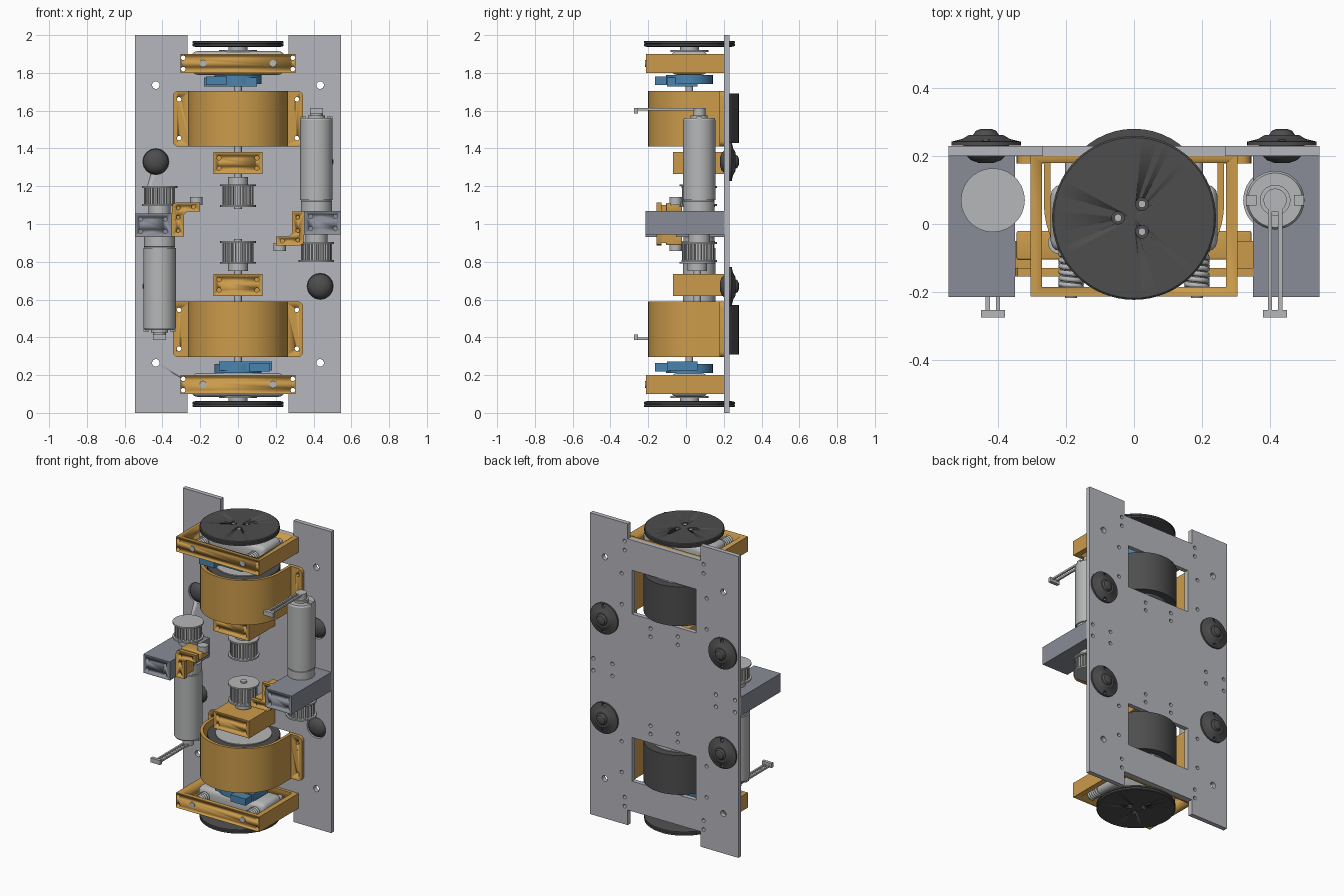
import bpy, bmesh
from math import sin, cos, pi, radians
from mathutils import Matrix, Vector

if "Cube" in bpy.data.objects:
    bpy.data.objects.remove(bpy.data.objects["Cube"])


def material(name, r, g, b):
    m = bpy.data.materials.new(name)
    m.use_nodes = True
    m.diffuse_color = (r, g, b, 1)
    m.node_tree.nodes["Principled BSDF"].inputs["Base Color"].default_value = (r, g, b, 1)
    return m


PLATE = material("plate grey", .47, .475, .51)
BLOCK = material("slate grey", .25, .265, .31)
ORANGE = material("amber orange", .6, .33, .07)
DARK = material("dark rubber", .075, .075, .075)
METAL = material("light metal", .47, .475, .48)
BLUE = material("sensor blue", .07, .23, .42)


def finish(name, bm, mat):
    bmesh.ops.recalc_face_normals(bm, faces=bm.faces)
    me = bpy.data.meshes.new(name)
    bm.to_mesh(me)
    bm.free()
    me.materials.append(mat)
    for p in me.polygons:
        p.use_smooth = True
    me.set_sharp_from_angle(angle=radians(30))
    ob = bpy.data.objects.new(name, me)
    bpy.context.collection.objects.link(ob)
    return ob


def add_box(bm, x, y, z):
    mid = Vector((sum(x), sum(y), sum(z))) / 2
    size = (x[1] - x[0], y[1] - y[0], z[1] - z[0], 1)
    bmesh.ops.create_cube(bm, size=1, matrix=Matrix.Translation(mid) @ Matrix.Diagonal(size))


def box(name, mat, x, y, z, bevel=0):
    bm = bmesh.new()
    add_box(bm, x, y, z)
    if bevel:
        bmesh.ops.bevel(bm, geom=bm.edges[:], offset=bevel, segments=3, affect='EDGES', profile=.5)
    return finish(name, bm, mat)


def lathe(name, mat, centre, profile, axis='z', n=40):
    """Spin (radius, height) pairs about a z or y axis through centre."""
    bm = bmesh.new()
    rings = []
    for r, h in [(0, profile[0][1])] + profile + [(0, profile[-1][1])]:
        ring = []
        for i in range(n if r else 1):
            a, b = r * cos(2 * pi * i / n) + centre[0], r * sin(2 * pi * i / n) + centre[1]
            ring.append(bm.verts.new((a, b, h) if axis == 'z' else (a, h, b)))
        rings.append(ring)
    for p, q in zip(rings, rings[1:]):
        for i in range(n):
            j = (i + 1) % n
            quad = [p[i % len(p)], p[j % len(p)], q[j % len(q)], q[i % len(q)]]
            quad = list(dict.fromkeys(quad))
            if len(quad) > 2:
                bm.faces.new(quad)
    return finish(name, bm, mat)


def rod(name, mat, centre, r, lo, hi, axis='z', n=28):
    return lathe(name, mat, centre, [(r, lo), (r, hi)], axis, n)


def prism(name, mat, pts, lo, hi, axis='z'):
    """Extrude an outline along z, or an x-z outline along y."""
    bm = bmesh.new()
    at = (lambda a, b, h: (a, b, h)) if axis == 'z' else (lambda a, b, h: (a, h, b))
    low = [bm.verts.new(at(a, b, lo)) for a, b in pts]
    top = [bm.verts.new(at(a, b, hi)) for a, b in pts]
    bm.faces.new(low)
    bm.faces.new(top)
    for i in range(len(pts)):
        j = (i + 1) % len(pts)
        bm.faces.new((low[i], low[j], top[j], top[i]))
    return finish(name, bm, mat)


def cut(ob, holes=(), boxes=(), axis='y'):
    """Cut round holes (a, b, radius, lo, hi) and box openings."""
    bm = bmesh.new()
    for a, b, r, lo, hi in holes:
        mid = (a, (lo + hi) / 2, b) if axis == 'y' else (a, b, (lo + hi) / 2)
        m = Matrix.Translation(mid)
        if axis == 'y':
            m = m @ Matrix.Rotation(pi / 2, 4, 'X')
        bmesh.ops.create_cone(bm, cap_ends=True, segments=16, radius1=r, radius2=r,
                              depth=hi - lo, matrix=m)
    for b in boxes:
        add_box(bm, *b)
    tool = finish("cutter", bm, ob.data.materials[0])
    tool.hide_render = True
    mod = ob.modifiers.new("cut", 'BOOLEAN')
    mod.operation, mod.solver, mod.object = 'DIFFERENCE', 'EXACT', tool
    dg = bpy.context.evaluated_depsgraph_get()
    me = bpy.data.meshes.new_from_object(ob.evaluated_get(dg))
    ob.modifiers.clear()
    ob.data = me
    bpy.data.objects.remove(tool)
    return ob


def spring(name, x, y0, y1, z, r, turns):
    cu = bpy.data.curves.new(name, 'CURVE')
    cu.dimensions, cu.bevel_depth, cu.bevel_resolution = '3D', .008, 2
    sp = cu.splines.new('POLY')
    n = turns * 14
    sp.points.add(n)
    for i, p in enumerate(sp.points):
        a = 2 * pi * i / 14
        p.co = (x + r * cos(a), y0 + (y1 - y0) * i / n, z + r * sin(a), 1)
    tmp = bpy.data.objects.new(name, cu)
    bpy.context.collection.objects.link(tmp)
    me = bpy.data.meshes.new_from_object(tmp.evaluated_get(bpy.context.evaluated_depsgraph_get()))
    bpy.data.objects.remove(tmp)
    me.materials.append(METAL)
    ob = bpy.data.objects.new(name, me)
    bpy.context.collection.objects.link(ob)
    return ob


def pulley(name, x, y, lo, hi):
    """Toothed belt pulley with thin flanges."""
    pts = []
    for i in range(20):
        for k, r in ((0, .066), (.45, .066), (.5, .082), (.95, .082)):
            a = 2 * pi * (i + k) / 20
            pts.append((x + r * cos(a), y + r * sin(a)))
    return [prism(name + "_teeth", METAL, pts, lo, hi),
            rod(name + "_low_flange", METAL, (x, y), .094, lo, lo + .01),
            rod(name + "_high_flange", METAL, (x, y), .094, hi - .01, hi)]


def drive_unit():
    parts = []
    add = parts.append
    # end frame: open rectangular ring
    frame = box("end_frame", ORANGE, (-.305, .305), (-.213, .2), (1.8, 1.9))
    add(cut(frame, [(s * .29, z, .012, -.3, .3) for s in (-1, 1) for z in (1.88, 1.82)],
            [((-.27, .27), (-.185, .18), (1.7, 2))]))
    # sprung bearing carriage
    add(box("carriage", METAL, (-.245, .245), (-.08, .115), (1.79, 1.915), .03))
    for side, x in (("left", .185), ("right", -.185)):
        add(rod(side + "_guide_rod", METAL, (x, 1.85), .018, -.217, .19, 'y'))
        add(spring(side + "_spring", x, -.185, -.08, 1.85, .03, 6))
    # end disc with three fixing holes
    c = (0, .018)
    disc = lathe("end_disc", DARK, c, [(.225, 1.938), (.241, 1.942), (.241, 1.952), (.234, 1.954),
                                       (.241, 1.956), (.241, 1.966), (.236, 1.97)], n=64)
    add(cut(disc, [(.047 * cos(a), .018 + .047 * sin(a), .019, 1.955, 2)
                   for a in (pi / 3, pi, -pi / 3)], axis='z'))
    for i, a in enumerate((pi / 3, pi, -pi / 3)):
        add(rod("disc_screw_%d" % i, METAL, (.047 * cos(a), .018 + .047 * sin(a)), .011, 1.95, 1.966))
    add(lathe("disc_hub", METAL, c, [(.1, 1.91), (.1, 1.922), (.05, 1.922), (.05, 1.939)]))
    add(rod("outer_shaft", METAL, c, .02, 1.68, 1.94))
    # rotary sensor
    add(rod("sensor_body", BLUE, c, .125, 1.74, 1.79))
    add(box("sensor_board", BLUE, (-.18, .1), (-.1, .06), (1.728, 1.775)))
    add(box("sensor_plug", BLUE, (-.17, -.06), (-.165, -.08), (1.735, 1.78)))
    # drum wheel
    c = (0, .06)
    add(rod("wheel_tyre", DARK, c, .22, 1.43, 1.69, n=48))
    add(lathe("wheel_hub", METAL, c, [(.17, 1.424), (.17, 1.696)]))
    # curved guard with mounting ears
    arc = [pi + pi * i / 28 for i in range(29)]
    outer = [(.265 * cos(a), .06 + .26 * sin(a)) for a in arc]
    inner = [(.245 * cos(a), .06 + .24 * sin(a)) for a in reversed(arc)]
    add(prism("wheel_guard", ORANGE, [(-.265, .2)] + outer + [(.265, .2), (.245, .2)]
              + inner + [(-.245, .2)], 1.41, 1.705))
    for side, s in (("left", 1), ("right", -1)):
        ear = [(s * .25, 1.41), (s * .25, 1.705)]
        for zc, start in ((1.675, pi / 2), (1.44, 0)):
            ear += [(s * (.315 + .03 * cos(start - i * pi / 10)), zc + .03 * sin(start - i * pi / 10))
                    for i in range(6)]
        add(cut(prism(side + "_guard_ear", ORANGE, ear, .178, .2, 'y'),
                [(s * .312, z, .012, .1, .3) for z in (1.66, 1.455)]))
    # inner bearing block, shaft and driven pulley
    bearing = box("bearing_block", ORANGE, (-.13, .13), (-.07, .2), (1.265, 1.38))
    add(cut(bearing, [(s * .1, z, .011, -.1, -.03) for s in (-1, 1) for z in (1.35, 1.295)]))
    add(rod("inner_shaft", METAL, c, .02, 1.08, 1.43))
    add(rod("driven_hub", METAL, c, .052, 1.2, 1.25))
    parts.extend(pulley("driven_pulley", 0, .06, 1.09, 1.21))
    # motor, its block and pulley
    c = (.415, .07)
    block = box("motor_block", BLOCK, (.35, .545), (-.215, .2), (.945, 1.068))
    add(cut(block, [(x, z, .011, -.3, -.17) for x in (.385, .515) for z in (.975, 1.04)]))
    add(lathe("motor", METAL, c, [(.082, 1.06), (.082, 1.12), (.079, 1.122), (.079, 1.126), (.086, 1.128),
                                  (.086, 1.55), (.08, 1.56), (.045, 1.56), (.045, 1.575),
                                  (.034, 1.575), (.034, 1.615)]))
    for side, x in (("inner", .345), ("outer", .485)):
        add(box(side + "_terminal", METAL, (x - .015, x + .015), (.055, .085), (1.54, 1.568)))
    for i, x in enumerate((.4, .43)):
        add(box("cable_%d" % i, METAL, (x - .006, x + .006), (-.26, .07), (1.601, 1.613)))
    add(box("cable_plug", METAL, (.38, .45), (-.275, -.253), (1.585, 1.615)))
    add(rod("motor_hub", METAL, c, .058, .89, .95))
    parts.extend(pulley("motor_pulley", .415, .07, .8, .905))
    # belt tensioner bracket
    ell = [(.35, 1.065), (.285, 1.065), (.285, .95), (.27, .935), (.2, .935), (.2, .885),
           (.325, .885), (.342, .892), (.35, .91)]
    bracket = prism("tensioner_plate", ORANGE, ell, -.155, -.13, 'y')
    add(cut(bracket, [(x, z, .01, -.2, -.1) for x, z in
                      ((.317, 1.035), (.317, .965), (.317, .915), (.235, .91))]))
    add(box("tensioner_arm", ORANGE, (.2, .345), (-.105, -.02), (.888, .935), .006))
    add(box("tensioner_post", ORANGE, (.29, .35), (-.131, -.05), (.9, 1.05)))
    add(rod("tensioner_roller", METAL, (.22, -.055), .033, .858, .9))
    return parts


# upper unit, and the same unit turned half round for the lower end
turn = Matrix.Translation((0, 0, 2)) @ Matrix.Rotation(pi, 4, 'Y')
for ob in drive_unit():
    twin = ob.copy()
    twin.matrix_world = turn
    bpy.context.collection.objects.link(twin)
    twin.name = "lower_" + ob.name
    ob.name = "upper_" + ob.name

# back plate with notched ends, wheel windows and holes
W, N = .545, .267
plate = prism("back_plate", PLATE, [(-W, 0), (-N, 0), (-N, .1), (N, .1), (N, 0), (W, 0),
                                    (W, 2), (N, 2), (N, 1.9), (-N, 1.9), (-N, 2), (-W, 2)], .2, .23, 'y')
spots = [(.435, 1.735, .02), (.435, 1.33, .069), (.29, 1.88, .012), (.29, 1.82, .012), (.312, 1.66, .012),
         (.312, 1.455, .012), (.1, 1.35, .012), (.1, 1.295, .012), (.52, 1.04, .012), (.38, 1.04, .012)]
holes = [(s * x, z if up else 2 - z, r, .1, .3) for x, z, r in spots for s in (-1, 1) for up in (0, 1)]
cut(plate, holes, [((-.235, .235), (.1, .3), z) for z in ((1.41, 1.7), (.3, .59))])

# ball casters
for side, x in (("left", .435), ("right", -.435)):
    for level, z in (("upper", 1.33), ("lower", .67)):
        caster = lathe("%s_%s_caster" % (level, side), DARK, (x, z),
                       [(.02, .179), (.045, .188), (.06, .203), (.067, .22), (.067, .231), (.102, .231),
                        (.102, .242), (.07, .25), (.05, .262), (.038, .262), (.03, .274), (.015, .28)], 'y')
        cut(caster, [(x, z + d, .011, .2, .3) for d in (-.085, .085)])
